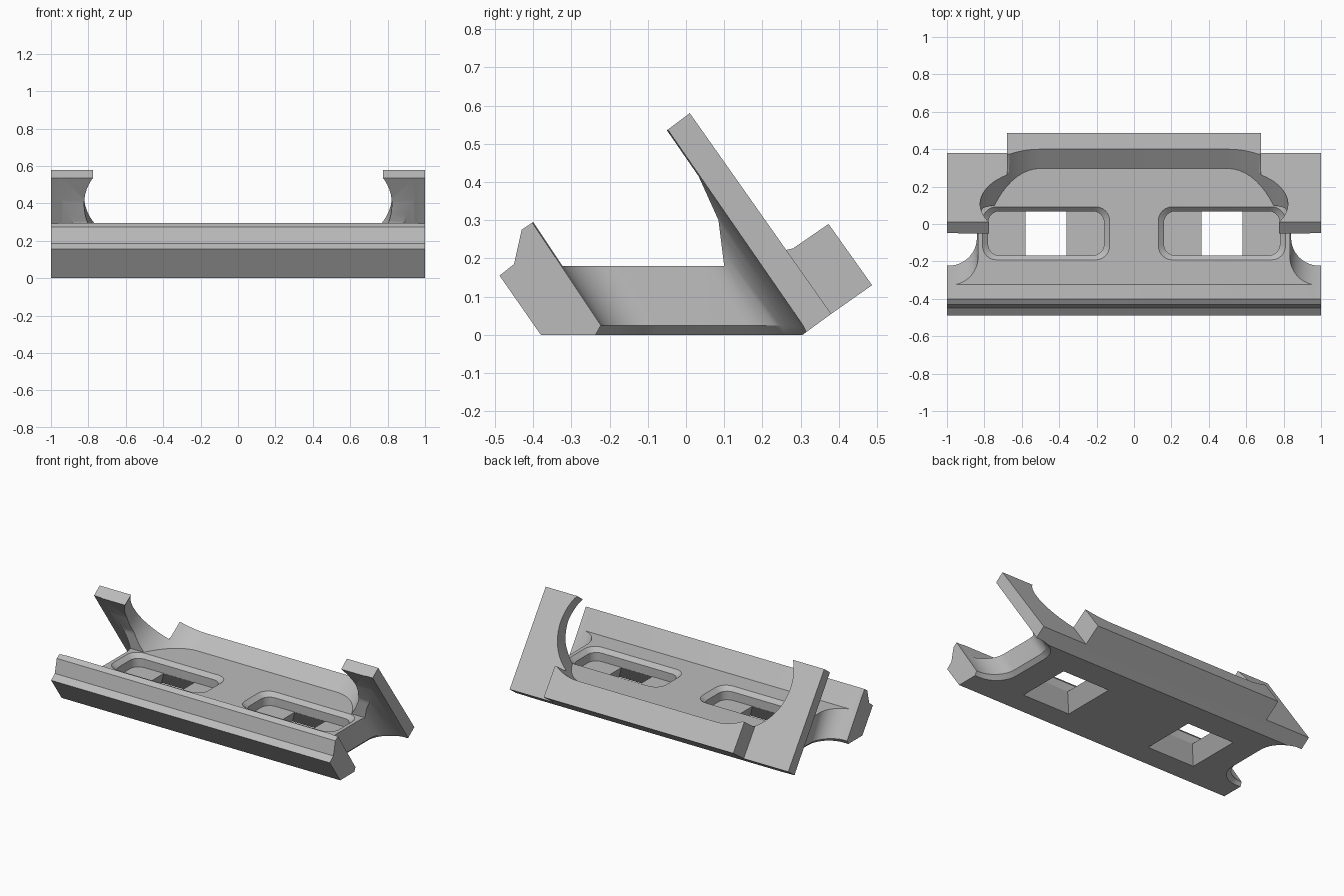
import bpy, bmesh, math
from mathutils import Vector

old = bpy.data.objects.get("Cube")
if old:
    bpy.data.objects.remove(old, do_unlink=True)

grey = bpy.data.materials.new("light_grey")
grey.use_nodes = True
colour = (0.5, 0.5, 0.5, 1)
grey.diffuse_color = colour
grey.node_tree.nodes["Principled BSDF"].inputs["Base Color"].default_value = colour


def loft(name, rings, clip_z=None):
    """Closed solid through rings that have equal point counts."""
    bm = bmesh.new()
    rows = [[bm.verts.new(p) for p in ring] for ring in rings]
    n = len(rows[0])
    for a, b in zip(rows, rows[1:]):
        for i in range(n):
            j = (i + 1) % n
            bm.faces.new((a[i], a[j], b[j], b[i]))
    bm.faces.new(rows[0])
    bm.faces.new(rows[-1])
    if clip_z is not None:
        geom = bm.verts[:] + bm.edges[:] + bm.faces[:]
        bmesh.ops.bisect_plane(bm, geom=geom, plane_co=(0, 0, clip_z),
                               plane_no=(0, 0, 1), clear_inner=True)
        rim = [e for e in bm.edges if e.is_boundary]
        bmesh.ops.holes_fill(bm, edges=rim, sides=0)
    bmesh.ops.recalc_face_normals(bm, faces=bm.faces[:])
    mesh = bpy.data.meshes.new(name)
    bm.to_mesh(mesh)
    bm.free()
    mesh.materials.append(grey)
    ob = bpy.data.objects.new(name, mesh)
    bpy.context.collection.objects.link(ob)
    return ob


def prism(name, profile, half):
    return loft(name, [[(x, y, z) for y, z in profile] for x in (-half, half)])


def combine(target, tool, operation):
    bpy.context.view_layer.objects.active = target
    mod = target.modifiers.new(operation, 'BOOLEAN')
    mod.operation = operation
    mod.solver = 'EXACT'
    mod.object = tool
    bpy.ops.object.modifier_apply(modifier=mod.name)
    bpy.data.objects.remove(tool, do_unlink=True)


def arc(cx, cy, r, start, end, steps=12):
    angles = [math.radians(start + (end - start) * i / steps) for i in range(steps + 1)]
    return [(cx + r * math.cos(a), cy + r * math.sin(a)) for a in angles]


def rounded_rect(cx, cy, hx, hy, r, z):
    pts = []
    for k, (sx, sy) in enumerate(((1, 1), (-1, 1), (-1, -1), (1, -1))):
        pts += arc(cx + sx * (hx - r), cy + sy * (hy - r), r, 90 * k, 90 * k + 90, 6)
    return [(x, y, z) for x, y in pts]


# Channel body: front rail, deck and leaning rear wall
DECK = 0.18
body = prism("channel_bracket", [
    (-.488, .155), (-.38, 0), (.305, 0), (.38, .055), (.01, .58), (-.05, .535),
    (.033, .415), (.085, .3), (.1, DECK), (-.323, DECK), (-.4, .295),
    (-.43, .275), (-.45, .185)], 1)

# Thick block behind the rear wall
block = prism("rear_block", [
    (.37, .0477), (.487, .13), (.373, .29), (.28, .226), (.262, .222), (.24, .22)], .68)
combine(body, block, 'UNION')

# Round-ended opening, cut square to the rear wall down to the deck
up = Vector((0, -.574, .819))
out = Vector((0, .819, .574))
shape = arc(.5, .3, .323, -90, 45, 24) + arc(-.5, .3, .323, 135, 270, 24)
opening = loft("wall_opening", [
    [Vector((x, 0, 0)) + up * s + out * n for x, s in shape] for n in (0, .8)], DECK)
combine(body, opening, 'DIFFERENCE')

# Filleted end notches with a chamfered lower edge: z, front, back, depth
SECTIONS = ((-.025, -.25, .33, .79), (.025, -.223, .306, .84), (.62, -.62, -.105, .815))
for side in (1, -1):
    rings = []
    for z, front, back, end in SECTIONS:
        r = .15
        outline = [(1.1, front)] + arc(end + r, front + r, r, 270, 180)
        outline += arc(end + r, back - r, r, 180, 90) + [(1.1, back)]
        rings.append([(side * x, y, z) for x, y in outline])
    combine(body, loft("end_notch", rings), 'DIFFERENCE')

# Rounded deck pockets with bevelled rims, and flared holes below them
for side in (1, -1):
    cx, cy = side * .47, -.05
    pocket = loft("deck_pocket", [
        rounded_rect(cx, cy, .31 + g, .118 + g * .8, .06 + g * .5, z)
        for z, g in ((.1, 0), (.155, 0), (.18, .03), (.188, .038))])
    combine(body, pocket, 'DIFFERENCE')
    hole = loft("flared_hole", [
        [(cx + sx * hx, cy + sy * hy, z) for sx, sy in ((1, 1), (-1, 1), (-1, -1), (1, -1))]
        for z, hx, hy in ((-.02, .182, .192), (.12, .098, .105))])
    combine(body, hole, 'DIFFERENCE')

# Smooth the fillets, keep the edges crisp
bpy.ops.object.select_all(action='DESELECT')
body.select_set(True)
bpy.context.view_layer.objects.active = body
bpy.ops.object.shade_smooth_by_angle(angle=math.radians(25))
